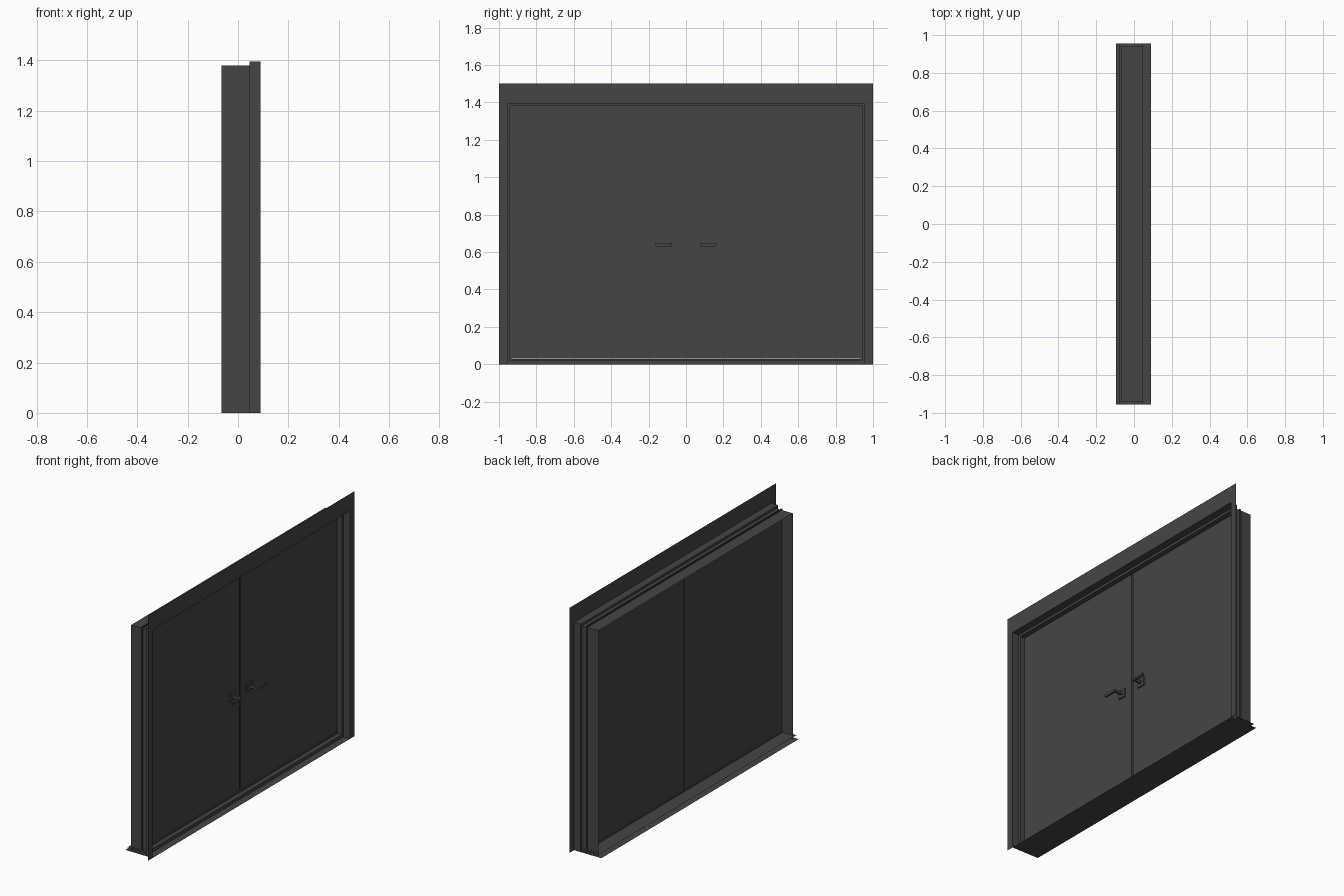
import bpy, bmesh

if "Cube" in bpy.data.objects:
    bpy.data.objects.remove(bpy.data.objects["Cube"])

def material(name, c):
    m = bpy.data.materials.new(name)
    m.diffuse_color = (c, c, c, 1)
    m.use_nodes = True
    m.node_tree.nodes["Principled BSDF"].inputs["Base Color"].default_value = m.diffuse_color
    return m

GREY = material("dark_grey", 0.06)

def finish(name, bm):
    me = bpy.data.meshes.new(name)
    bm.to_mesh(me)
    bm.free()
    me.materials.append(GREY)
    ob = bpy.data.objects.new(name, me)
    bpy.context.collection.objects.link(ob)
    return ob

def box(name, x0, x1, y0, y1, z0, z1):
    bm = bmesh.new()
    bmesh.ops.create_cube(bm, size=1)
    for v in bm.verts:
        v.co = (x1 if v.co.x > 0 else x0,
                y1 if v.co.y > 0 else y0,
                z1 if v.co.z > 0 else z0)
    return finish(name, bm)

def portal(name, profile, base=0.0):
    """Sweep (x, half width, top height) steps up one jamb, across and down."""
    bm = bmesh.new()
    rows = []
    for x, w, t in profile:
        rows.append([bm.verts.new(p) for p in
                     ((x, -w, base), (x, -w, t), (x, w, t), (x, w, base))])
    for a, b in zip(rows, rows[1:]):
        for j in range(3):
            bm.faces.new((a[j], a[j + 1], b[j + 1], b[j]))
    return finish(name, bm)

def strip(name, profile, half):
    """Extrude an open (x, z) profile along y."""
    bm = bmesh.new()
    rows = [[bm.verts.new((x, s * half, z)) for s in (-1, 1)] for x, z in profile]
    for a, b in zip(rows, rows[1:]):
        bm.faces.new((a[0], b[0], b[1], a[1]))
    return finish(name, bm)

# Thin stepped frame lining with the wide flat trim on the +x side
portal("frame_lining", [(-.065, .94, 1.38), (.045, .94, 1.38),
                        (.045, .955, 1.395), (.09, .955, 1.395)])
portal("wall_trim", [(.09, .955, 1.395), (.09, 1.0, 1.5)])

# Narrow stop around the leaves
portal("door_stop", [(.008, .944, 1.388), (.008, .932, 1.374),
                     (.014, .932, 1.374), (.014, .944, 1.388)], .02)

# Sill sheets and raised threshold
strip("sill_base", [(-.095, 0), (.09, 0)], .955)
strip("sill_top", [(-.08, .02), (.045, .02), (.045, 0)], .955)
box("threshold", .004, .018, -.94, .94, .02, .028)

# Door leaves, centre seam strip and lever handles
box("seam_strip", .006, .009, -.012, .012, .03, 1.374)
for side, s in (("left", -1), ("right", 1)):
    def part(name, x0, x1, a, b, z0, z1):
        box(side + "_" + name, x0, x1, min(s * a, s * b), max(s * a, s * b), z0, z1)
    part("leaf", .009, .014, .006, .934, .031, 1.376)
    part("handle_plate", .014, .022, .057, .111, .612, .664)
    part("handle_neck", .022, .066, .076, .091, .631, .646)
    part("handle_lever", .066, .078, .076, .164, .631, .646)
